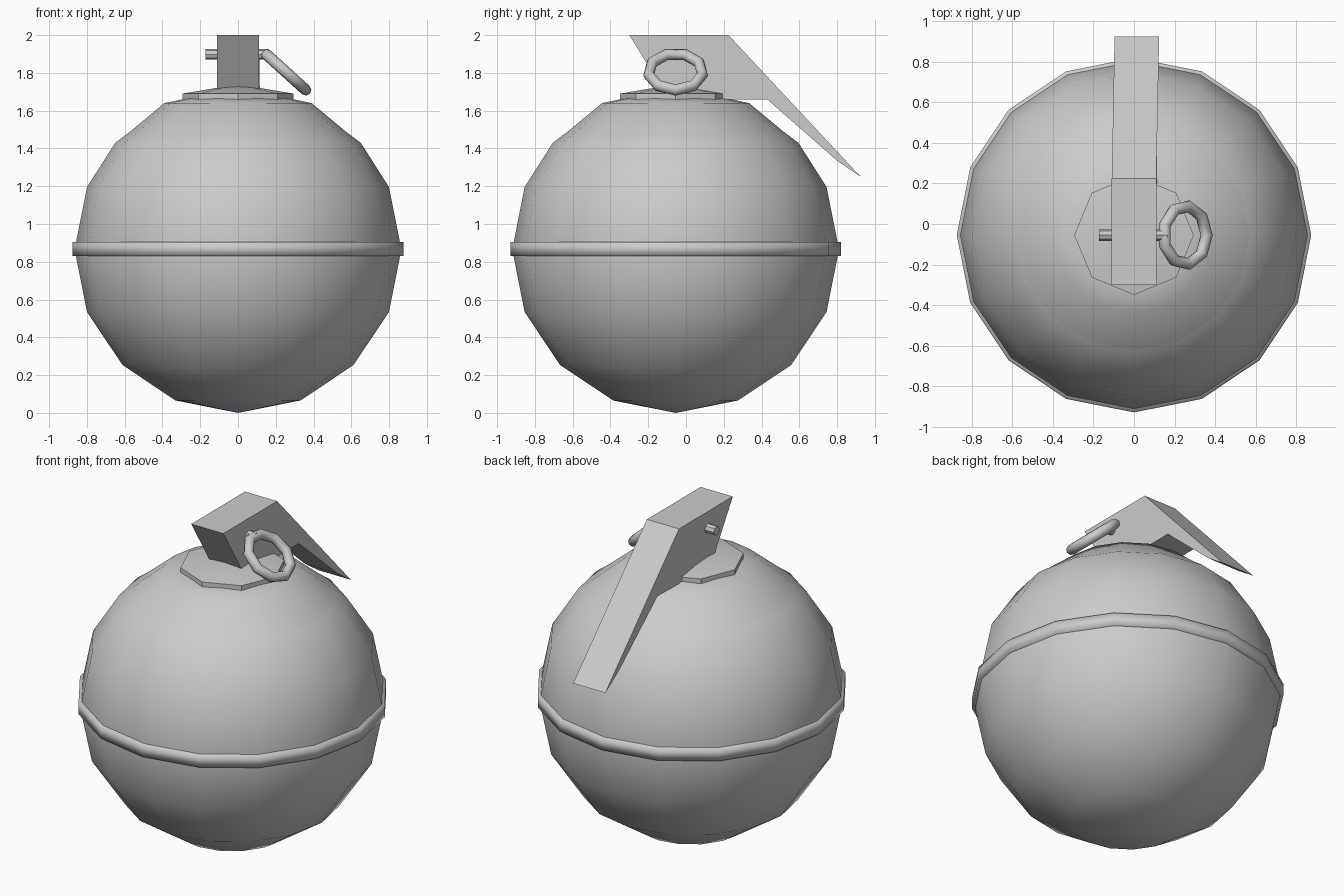
import bpy, bmesh, math
from mathutils import Vector

if "Cube" in bpy.data.objects:
    bpy.data.objects.remove(bpy.data.objects["Cube"])

CY = -0.055  # centre of the round parts along y


def make(name, verts, faces, smooth=None):
    me = bpy.data.meshes.new(name)
    me.from_pydata(verts, [], faces)
    bm = bmesh.new()
    bm.from_mesh(me)
    bmesh.ops.remove_doubles(bm, verts=bm.verts, dist=1e-4)
    bmesh.ops.recalc_face_normals(bm, faces=bm.faces)
    bm.to_mesh(me)
    bm.free()
    ob = bpy.data.objects.new(name, me)
    bpy.context.collection.objects.link(ob)
    if smooth is not None:
        bpy.ops.object.select_all(action='DESELECT')
        ob.select_set(True)
        bpy.context.view_layer.objects.active = ob
        bpy.ops.object.shade_smooth_by_angle(angle=math.radians(smooth))
    return ob


def lathe(name, profile, n, smooth=None, loop=False, place=None, phase=0.0):
    """Spin an (r, z) profile about z; place maps local points to the world."""
    place = place or (lambda p: p + Vector((0, CY, 0)))
    verts = [place(Vector((r * math.cos(a), r * math.sin(a), z)))
             for r, z in profile
             for a in (phase + math.tau * i / n for i in range(n))]
    m = len(profile)
    faces = []
    for j in range(m if loop else m - 1):
        k = (j + 1) % m
        for i in range(n):
            h = (i + 1) % n
            faces.append((j * n + i, j * n + h, k * n + h, k * n + i))
    return make(name, verts, faces, smooth)


# Spherical body, following a 16-sided sphere up to the cap seam
R = 0.865
body = [(R * math.sin(math.pi * i / 8), R - R * math.cos(math.pi * i / 8)) for i in range(6)]
lathe("body", body + [(0.65, 1.43), (0.57, 1.49)], 16, 60)

# Upper cap and the neck collar with its shallow cone
lathe("upper_cap", [(0.57, 1.49), (0.39, 1.64), (0.27, 1.665), (0, 1.68)], 16, 60)
lathe("collar", [(0, 1.655), (0.295, 1.655), (0.295, 1.69), (0, 1.74)], 8, 40)

# Band round the middle
lathe("middle_band", [(0.80, 0.83), (0.875, 0.83), (0.875, 0.905), (0.80, 0.905)], 16, 180, loop=True)

# Safety lever, a side profile (y, z) given width
side = [(-0.30, 2.0), (0.225, 2.0), (0.925, 1.25), (0.80, 1.335), (0.43, 1.66), (-0.09, 1.66)]
skew = lambda y: 0.02 * max(0, y - 0.22)
n = len(side)
verts = [(x + skew(y), y, z) for x in (-0.11, 0.11) for y, z in side]
faces = [tuple(range(n)), tuple(range(n, 2 * n))]
faces += [(i, (i + 1) % n, n + (i + 1) % n, n + i) for i in range(n)]
make("safety_lever", verts, faces)

# Pin through the lever, along x
lathe("pin", [(0, -0.172), (0.028, -0.172), (0.028, 0.165), (0, 0.165)], 8, 40,
      place=lambda p: Vector((p.z, CY + p.y, 1.898 + p.x)))

# Pull ring hanging from the pin at a slant
down, across = Vector((0.74, 0, -0.67)), Vector((0, 1, 0))
normal = down.cross(across)
centre = Vector((0.252, CY, 1.806))
tube = [(0.144 + 0.03 * math.cos(math.tau * i / 8), 0.03 * math.sin(math.tau * i / 8)) for i in range(8)]
lathe("pull_ring", tube, 9, 180, loop=True,
      place=lambda p: centre + down * p.x + across * p.y + normal * p.z)
